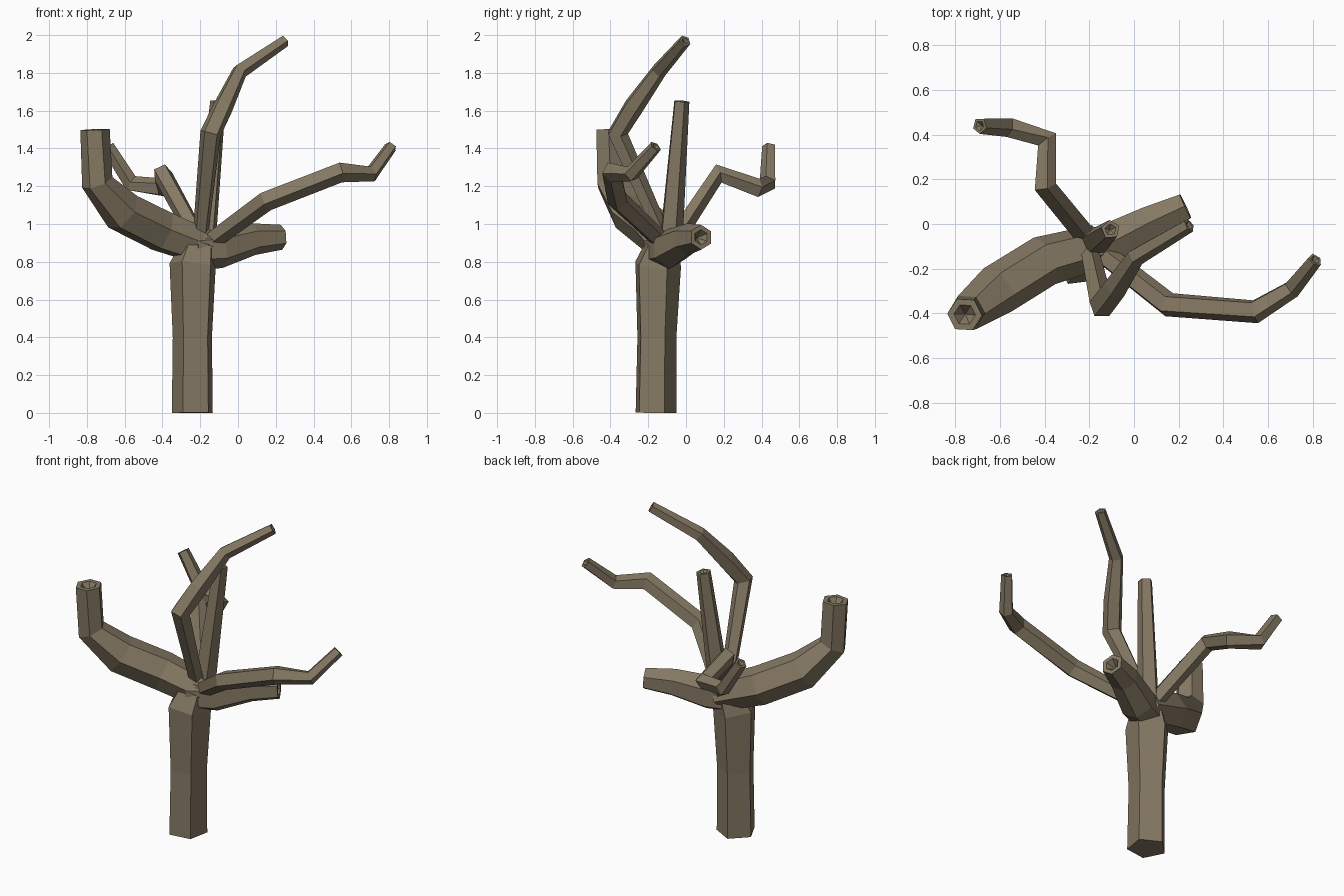
import bpy, bmesh
from math import sin, cos, tau, radians
from mathutils import Vector

if "Cube" in bpy.data.objects:
    bpy.data.objects.remove(bpy.data.objects["Cube"])

bark = bpy.data.materials.new("bark")
bark.diffuse_color = (0.235, 0.19, 0.125, 1)
bark.use_nodes = True
bark.node_tree.nodes["Principled BSDF"].inputs["Base Color"].default_value = bark.diffuse_color


def limb(name, points, sides=5, phase=0.0, hollow=0.0):
    """Faceted tube through (x, y, z, radius) points; hollow = depth of the sunken tip."""
    pos = [Vector(p[:3]) for p in points]
    bm = bmesh.new()
    rings, u = [], Vector((1, 0, 0))
    last = len(pos) - 1
    for i, p in enumerate(pos):
        before = (p - pos[i - 1]).normalized() if i else Vector()
        after = (pos[i + 1] - p).normalized() if i < last else Vector()
        t = (before + after).normalized()
        u = (u - t * u.dot(t)).normalized()
        v = t.cross(u)
        angles = [phase + tau * k / sides for k in range(sides)]
        dirs = [u * cos(a) + v * sin(a) for a in angles]
        rings.append([bm.verts.new(p + d * points[i][3]) for d in dirs])
    bm.faces.new(rings[0][::-1])
    # tip: rim, then a sunken cone
    r = points[-1][3]
    if hollow:
        rings.append([bm.verts.new(pos[-1] + d * r * 0.62) for d in dirs])
        apex = bm.verts.new(pos[-1] - t * hollow)
    for a, b in zip(rings, rings[1:]):
        for k in range(sides):
            n = (k + 1) % sides
            bm.faces.new((a[k], a[n], b[n], b[k]))
    if hollow:
        for k in range(sides):
            bm.faces.new((rings[-1][k], rings[-1][(k + 1) % sides], apex))
    else:
        bm.faces.new(rings[-1])
    me = bpy.data.meshes.new(name)
    bm.to_mesh(me)
    bm.free()
    me.materials.append(bark)
    ob = bpy.data.objects.new(name, me)
    bpy.context.collection.objects.link(ob)
    return ob


# trunk, narrowing inside the fork
limb("trunk", [(-0.237, -0.165, 0, 0.115), (-0.237, -0.16, 0.4, 0.11),
               (-0.235, -0.155, 0.78, 0.13), (-0.20, -0.115, 0.93, 0.085)], 5, radians(-46))

# two thick sawn-off limbs
limb("left_limb", [(-0.16, -0.10, 0.87, 0.10), (-0.40, -0.165, 0.96, 0.115),
                   (-0.61, -0.295, 1.065, 0.115), (-0.745, -0.395, 1.22, 0.085),
                   (-0.757, -0.405, 1.50, 0.078)], 6, radians(15), 0.06)
limb("right_stub", [(-0.24, -0.14, 0.86, 0.10), (-0.10, -0.085, 0.87, 0.105),
                    (0.08, 0.01, 0.92, 0.085), (0.23, 0.08, 0.93, 0.066)], 6, radians(20), 0.06)

# thin branches
limb("upright_branch", [(-0.18, -0.085, 0.88, 0.066), (-0.105, -0.025, 1.65, 0.043)], 5, 0.4, 0.02)
limb("tall_branch", [(-0.20, -0.12, 0.93, 0.042), (-0.145, -0.365, 1.48, 0.058),
                     (-0.08, -0.28, 1.62, 0.056), (0.01, -0.145, 1.81, 0.043),
                     (0.247, -0.005, 1.97, 0.033)], 5, 0.3, 0.02)
limb("right_branch", [(-0.17, -0.11, 0.89, 0.05), (0.15, -0.36, 1.125, 0.057),
                      (0.54, -0.39, 1.275, 0.056), (0.705, -0.29, 1.265, 0.043),
                      (0.81, -0.16, 1.41, 0.034)], 5, 0.5, 0.02)
limb("back_branch", [(-0.21, -0.06, 0.92, 0.05), (-0.40, 0.17, 1.265, 0.053),
                     (-0.39, 0.375, 1.19, 0.052), (-0.565, 0.435, 1.215, 0.046),
                     (-0.69, 0.44, 1.41, 0.037)], 5, 0.2, 0.02)
